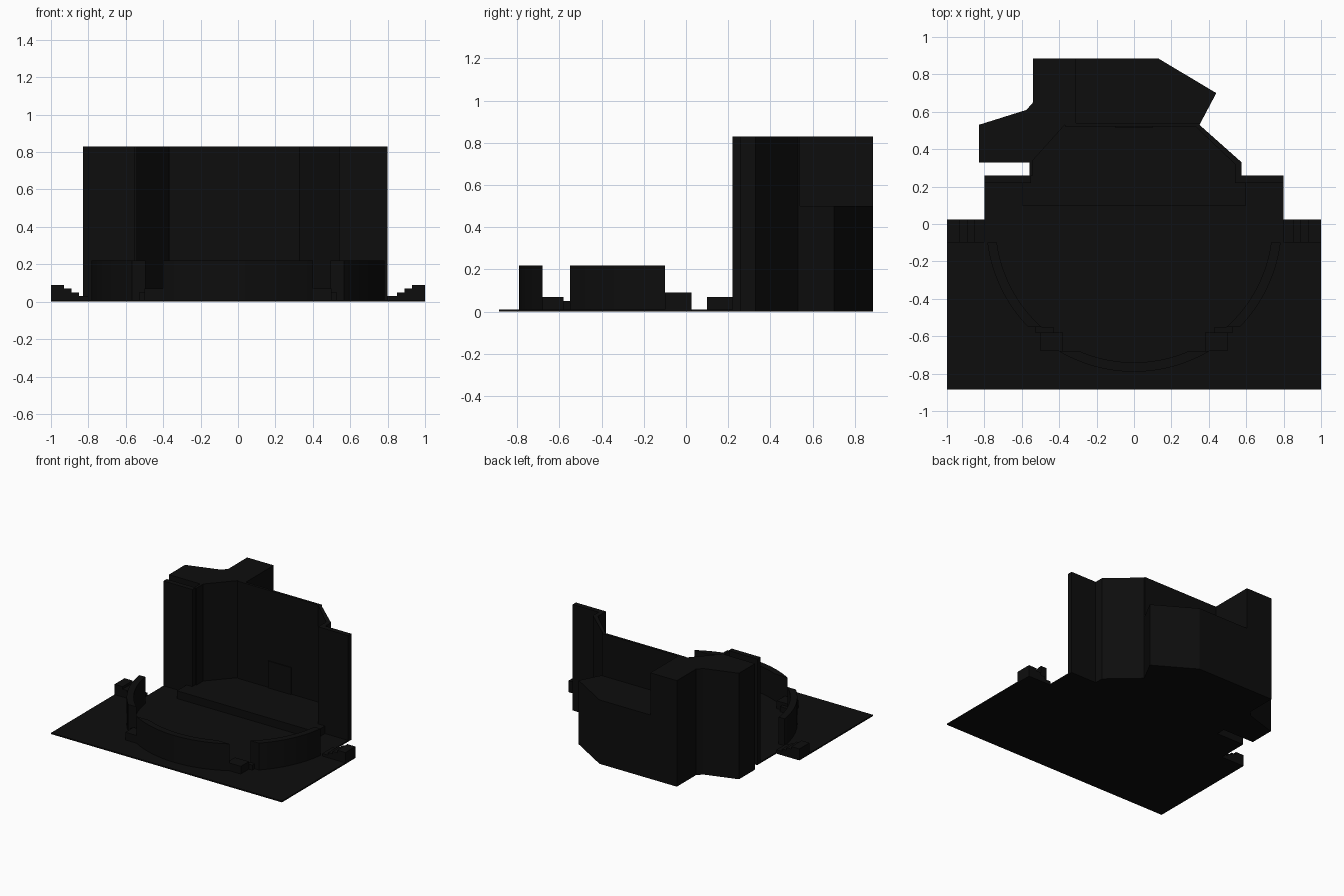
import bpy, bmesh
from math import cos, sin, asin, pi

if "Cube" in bpy.data.objects:
    bpy.data.objects.remove(bpy.data.objects["Cube"])

black = bpy.data.materials.new("matte_black")
black.use_nodes = True
colour = (0.004, 0.004, 0.004, 1)
black.diffuse_color = colour
black.node_tree.nodes["Principled BSDF"].inputs["Base Color"].default_value = colour


def prism(name, outline, z0, z1):
    """Extrude a plan outline from z0 up to z1."""
    bm = bmesh.new()
    base = bm.faces.new([bm.verts.new((x, y, z0)) for x, y in outline])
    top = bmesh.ops.extrude_face_region(bm, geom=[base])["geom"]
    bmesh.ops.translate(bm, vec=(0, 0, z1 - z0),
                        verts=[v for v in top if isinstance(v, bmesh.types.BMVert)])
    bmesh.ops.recalc_face_normals(bm, faces=bm.faces)
    mesh = bpy.data.meshes.new(name)
    bm.to_mesh(mesh)
    bm.free()
    mesh.materials.append(black)
    obj = bpy.data.objects.new(name, mesh)
    bpy.context.collection.objects.link(obj)
    return obj


def box(name, x0, x1, y0, y1, z0, z1):
    return prism(name, [(x0, y0), (x1, y0), (x1, y1), (x0, y1)], z0, z1)


OUTER, INNER = 0.79, 0.74


def rail(name, outer_ends, inner_ends, steps):
    """Curved parapet section between pairs of angles."""
    def arc(r, ends):
        a, b = ends
        return [(r * cos(a + (b - a) * i / steps), r * sin(a + (b - a) * i / steps))
                for i in range(steps + 1)]
    prism(name, arc(OUTER, outer_ends) + arc(INNER, inner_ends)[::-1], 0.01, 0.22)


# Floors
FLOOR = 0.01
STAGE = 0.07
HIGH = 0.83
box("auditorium_floor", -1, 1, -0.885, 0.025, 0, FLOOR)
box("apron_floor", -0.8, 0.8, 0.025, 0.26, 0, FLOOR)
box("stage_front", -0.6, 0.6, 0.1, 0.22, FLOOR, STAGE)
prism("stage_floor", [(-0.55, 0.22), (0.54, 0.22), (0.57, 0.33), (0.35, 0.53),
                      (-0.37, 0.53), (-0.55, 0.33)], 0, STAGE)

# Curved parapet, with straight cut openings
front, back, end = -0.68, -0.55, -0.1
fo, fi = asin(front / OUTER), asin(front / INNER)
rail("front_parapet", (-pi - fo, fo), (-pi - fi, fi), 24)
right_o = (asin(back / OUTER), asin(end / OUTER))
right_i = (asin(back / INNER), asin(end / INNER))
rail("left_parapet", right_o, right_i, 16)
rail("right_parapet", [-pi - a for a in right_o], [-pi - a for a in right_i], 16)

# Steps in the openings and at the floor corners
treads = [(0.8, 0.85, 0.03), (0.85, 0.89, 0.05), (0.89, 0.93, 0.07), (0.93, 1, 0.09)]
for side, s in (("left", 1), ("right", -1)):
    box(side + "_opening_high_step", *sorted((s * 0.38, s * 0.5)), front, -0.58, FLOOR, 0.07)
    box(side + "_opening_low_step", *sorted((s * 0.43, s * 0.53)), -0.58, back, FLOOR, 0.05)
    for i, (a, b, z) in enumerate(treads):
        box(f"{side}_corner_step_{i + 1}", *sorted((s * a, s * b)), end, 0.025, FLOOR, z)

# Flat walls beside the stage opening
box("right_wing_wall", -0.8, -0.55, 0.22, 0.26, 0, HIGH)
box("left_wing_wall", 0.54, 0.8, 0.22, 0.26, 0, HIGH)

# Walls around the stage
prism("left_stage_wall", [(0.54, 0.26), (0.575, 0.26), (0.575, 0.33), (0.35, 0.53),
                          (0.33, 0.52), (0.54, 0.32)], 0, HIGH)
box("back_stage_wall", -0.37, 0.35, 0.52, 0.54, 0, HIGH)
box("right_stage_wall", -0.56, -0.54, 0.26, 0.34, 0, HIGH)
box("stage_door", -0.1, 0.1, 0.512, 0.52, STAGE, 0.28)

# Rooms behind the stage
prism("corner_tower", [(-0.54, 0.885), (-0.31, 0.885), (-0.31, 0.53), (-0.37, 0.53),
                       (-0.55, 0.33), (-0.54, 0.65)], 0, HIGH)
prism("side_room", [(-0.83, 0.33), (-0.55, 0.33), (-0.54, 0.65), (-0.575, 0.61),
                    (-0.83, 0.53)], 0, HIGH)
prism("rear_room", [(-0.31, 0.54), (0.35, 0.53), (0.44, 0.7), (0.13, 0.885),
                    (-0.31, 0.885)], 0, 0.5)
